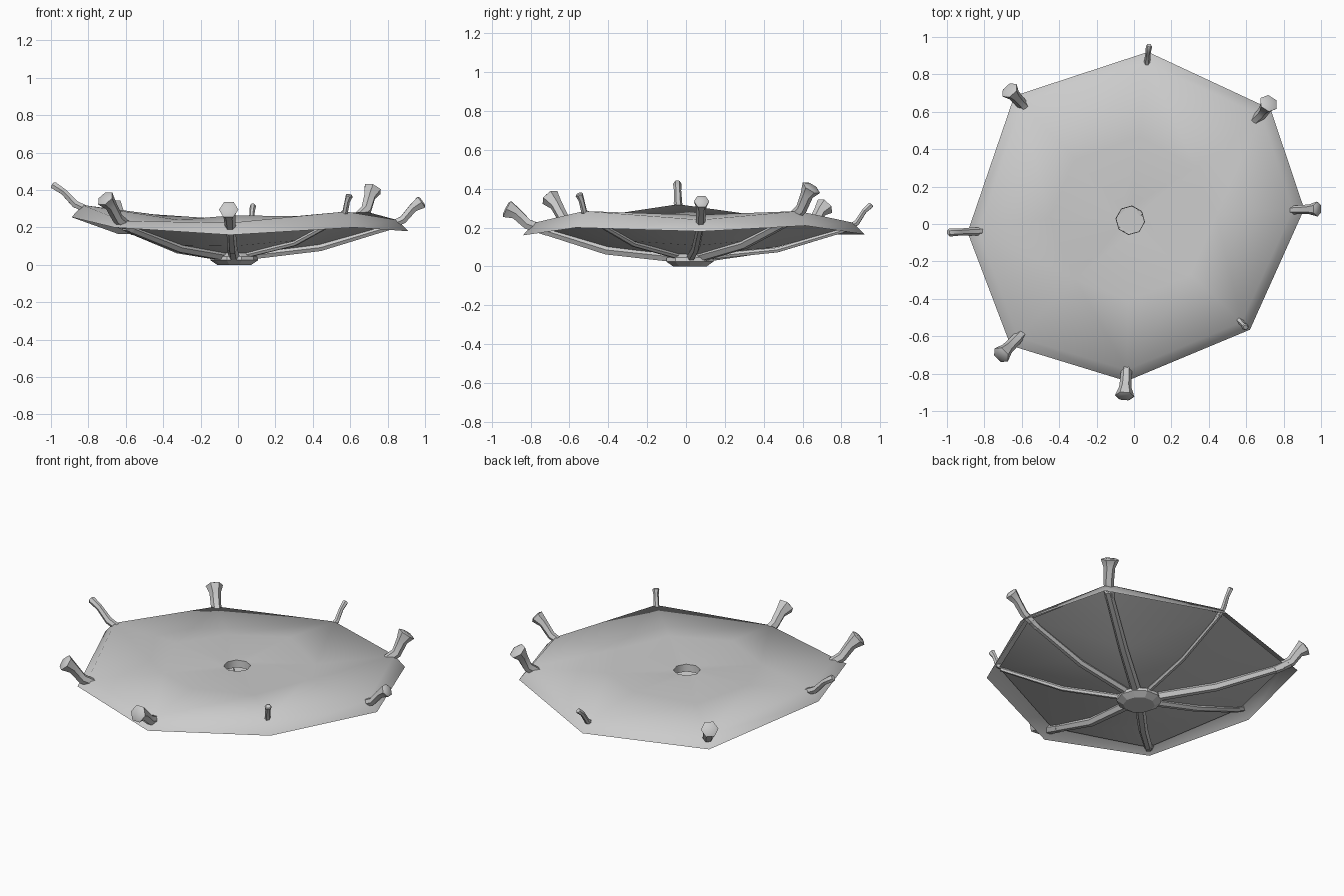
import bpy, bmesh, math
from mathutils import Vector

if "Cube" in bpy.data.objects:
    bpy.data.objects.remove(bpy.data.objects["Cube"])

HUB = Vector((-0.02, 0.02, 0.0))

# Per rib: skirt corner, hem height, ridge height, tip, canopy middle (x, y, z), rib radius, tip radius
RIBS = [
    ((0.075, 0.92), 0.165, 0.225, (0.08, 0.95, 0.315), (0.03, 0.47, 0.265), 0.016, 0.017),
    ((-0.64, 0.685), 0.165, 0.225, (-0.665, 0.715, 0.31), (-0.315, 0.35, 0.235), 0.03, 0.05),
    ((-0.89, -0.045), 0.255, 0.32, (-0.985, -0.045, 0.425), (-0.45, 0.03, 0.27), 0.022, 0.022),
    ((-0.66, -0.65), 0.2, 0.235, (-0.71, -0.70, 0.355), (-0.315, -0.295, 0.24), 0.03, 0.05),
    ((-0.04, -0.84), 0.16, 0.225, (-0.05, -0.92, 0.295), (-0.03, -0.41, 0.265), 0.03, 0.052),
    ((0.62, -0.565), 0.2, 0.285, (0.595, -0.55, 0.37), (0.305, -0.27, 0.26), 0.016, 0.02),
    ((0.91, 0.08), 0.18, 0.24, (0.98, 0.08, 0.335), (0.44, 0.05, 0.265), 0.024, 0.04),
    ((0.73, 0.615), 0.21, 0.285, (0.72, 0.645, 0.405), (0.33, 0.30, 0.24), 0.03, 0.052),
]


def new_object(name, bm, smooth=None):
    bmesh.ops.recalc_face_normals(bm, faces=bm.faces)
    mesh = bpy.data.meshes.new(name)
    bm.to_mesh(mesh)
    bm.free()
    ob = bpy.data.objects.new(name, mesh)
    bpy.context.collection.objects.link(ob)
    if smooth:
        bpy.ops.object.select_all(action='DESELECT')
        ob.select_set(True)
        bpy.context.view_layer.objects.active = ob
        bpy.ops.object.shade_smooth_by_angle(angle=math.radians(smooth))
    return ob


def bridge(bm, a, b):
    n = len(a)
    for i in range(n):
        j = (i + 1) % n
        bm.faces.new((a[i], a[j], b[j], b[i]))


def tube(name, path, radii, sides=6, closed=False):
    """Sweep a polygon along a path, keeping one axis horizontal."""
    bm = bmesh.new()
    pts = [Vector(p) for p in path]
    n = len(pts)
    rings = []
    for i, p in enumerate(pts):
        if closed:
            t = pts[(i + 1) % n] - pts[i - 1]
        else:
            t = pts[min(i + 1, n - 1)] - pts[max(i - 1, 0)]
        t.normalize()
        side = t.cross(Vector((0, 0, 1))).normalized()
        up = side.cross(t)
        rings.append([bm.verts.new(p + radii[i] * (side * math.cos(k * math.tau / sides)
                                                  + up * math.sin(k * math.tau / sides)))
                      for k in range(sides)])
    for a, b in zip(rings, rings[1:]):
        bridge(bm, a, b)
    if closed:
        bridge(bm, rings[-1], rings[0])
    else:
        bm.faces.new(rings[0])
        bm.faces.new(rings[-1])
    return new_object(name, bm, 40)


def ridge_point(corner, z, inset=0.06):
    c = Vector((corner[0], corner[1], 0)) - HUB
    return HUB + c * (1 - inset / c.length) + Vector((0, 0, z))


def bend_point(rib):
    """Where the rib bends, halfway between hub and rim."""
    return Vector((rib[4][0], rib[4][1], 0.085 + (rib[2] - 0.225) * 0.5))


def hole_ring(bm, r, z):
    return [bm.verts.new(HUB + Vector((r * math.cos(math.radians(83 + 45 * i)),
                                       r * math.sin(math.radians(83 + 45 * i)), z)))
            for i in range(8)]


# Upper canopy: hem, ridge, middle ring and a short collar round the central hole
bm = bmesh.new()
hem = [bm.verts.new((r[0][0], r[0][1], r[1])) for r in RIBS]
ridge = [bm.verts.new(ridge_point(r[0], r[2])) for r in RIBS]
mid = [bm.verts.new(r[4]) for r in RIBS]
hole, collar = hole_ring(bm, 0.077, 0.245), hole_ring(bm, 0.075, 0.2)
for a, b in ((hem, ridge), (ridge, mid), (mid, hole), (hole, collar)):
    bridge(bm, a, b)
bmesh.ops.triangulate(bm, faces=bm.faces)
new_object("canopy", bm, 60)

# Lower canopy: bowl lying on the ribs
bm = bmesh.new()
edge = [bm.verts.new(ridge_point(r[0], r[2] - 0.02, 0.07)) for r in RIBS]
low_mid = [bm.verts.new(bend_point(r) + Vector((0, 0, 0.015))) for r in RIBS]
bridge(bm, edge, low_mid)
bridge(bm, low_mid, hole_ring(bm, 0.077, 0.06))
bmesh.ops.triangulate(bm, faces=bm.faces)
new_object("canopy_lining", bm, 60)

# Ribs from the hub to the rim, ending in curled flared tips
for i, rib in enumerate(RIBS):
    c, hem_z, z, tip, m, r, tr = rib
    rim = ridge_point(c, z - 0.03, 0.08)
    out = rim - HUB
    out.z = 0
    start = HUB + out.normalized() * 0.05 + Vector((0, 0, 0.045))
    tube(f"rib_{i + 1}", [start, bend_point(rib), rim], [r, r * 0.9, r * 0.8])
    tip = Vector(tip)
    low = rim.lerp(tip, 0.35) - Vector((0, 0, 0.012))
    high = rim.lerp(tip, 0.7) + Vector((0, 0, 0.006))
    root = rim - out.normalized() * 0.05 - Vector((0, 0, 0.015))
    end = tip + (tip - high) * 0.15
    tube(f"rib_tip_{i + 1}", [root, low, high, tip, end],
         [r * 0.9, r, r * 0.5 + tr * 0.35, tr, tr * 0.7])

# Hub: faceted boss at the bottom
bm = bmesh.new()
prev = None
for r, z in ((0.09, 0.0), (0.128, 0.025), (0.125, 0.045), (0.08, 0.072)):
    ring = [bm.verts.new(HUB + Vector((r * math.cos(k * math.tau / 10),
                                       r * math.sin(k * math.tau / 10), z))) for k in range(10)]
    if prev:
        bridge(bm, prev, ring)
    else:
        bm.faces.new(ring)
    prev = ring
bm.faces.new(prev)
new_object("hub", bm)
